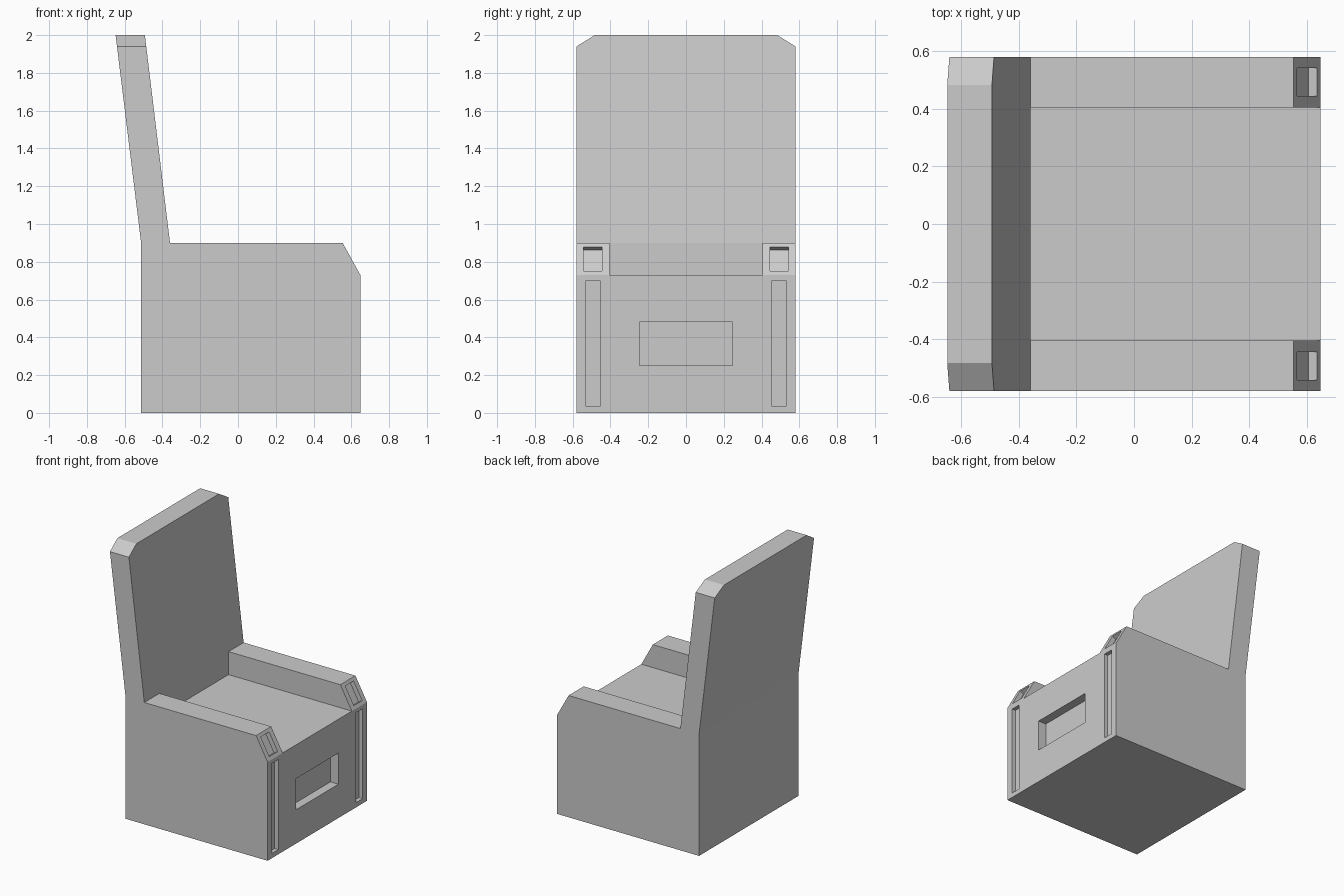
import bpy, bmesh
from mathutils import Vector

if "Cube" in bpy.data.objects:
    bpy.data.objects.remove(bpy.data.objects["Cube"])


def prism(bm, points, shift):
    """Extrude a flat polygon along a vector into a closed solid."""
    bottom = [bm.verts.new(p) for p in points]
    top = [bm.verts.new(Vector(p) + Vector(shift)) for p in points]
    bm.faces.new(bottom)
    bm.faces.new(top[::-1])
    n = len(points)
    for i in range(n):
        j = (i + 1) % n
        bm.faces.new((bottom[i], top[i], top[j], bottom[j]))


def box(bm, x, y, z):
    prism(bm, [(x[0], y[0], z[0]), (x[1], y[0], z[0]),
               (x[1], y[1], z[0]), (x[0], y[1], z[0])], (0, 0, z[1] - z[0]))


def finish(bm, name):
    bmesh.ops.recalc_face_normals(bm, faces=bm.faces)
    mesh = bpy.data.meshes.new(name)
    bm.to_mesh(mesh)
    bm.free()
    obj = bpy.data.objects.new(name, mesh)
    bpy.context.collection.objects.link(obj)
    return obj


W, FRONT, SEAT, ARM = 0.58, 0.648, 0.73, 0.90

# Chair body: side profile extruded across the full width
bm = bmesh.new()
profile = [(-0.513, 0), (FRONT, 0), (FRONT, SEAT), (0.554, ARM),
           (-0.36, ARM), (-0.493, 2), (-0.648, 2), (-0.513, ARM)]
prism(bm, [(x, -W, z) for x, z in profile], (0, 2 * W, 0))
chair = finish(bm, "armchair")

# Cutters
bm = bmesh.new()
# seat space between the arms
box(bm, (-0.36, 0.8), (-0.404, 0.404), (SEAT, 1.1))
# front panel recess
box(bm, (FRONT - 0.065, 0.75), (-0.247, 0.247), (0.25, 0.48))

normal = Vector((ARM - SEAT, 0, FRONT - 0.554)).normalized()
hi, lo = Vector((0.554, 0, ARM)), Vector((FRONT, 0, SEAT))
for s in (-1, 1):
    # tall slot below each arm
    box(bm, (FRONT - 0.03, 0.75), sorted((s * 0.455, s * 0.53)), (0.035, 0.70))
    # recess in the sloping arm front
    a, b = hi.lerp(lo, 0.125), hi.lerp(lo, 0.87)
    corners = []
    for p, y in ((a, 0.445), (b, 0.445), (b, 0.542), (a, 0.542)):
        q = p - normal * 0.034
        corners.append((q.x, s * y, q.z))
    prism(bm, corners, normal * 0.08)
    # clipped top corner of the backrest
    prism(bm, [(-0.9, s * y, z) for y, z in
               ((0.483, 2), (0.677, 1.88), (0.677, 2.1), (0.483, 2.1))],
          (0.7, 0, 0))
cutter = finish(bm, "recess_cutter")
cutter.hide_render = True

# Carve the body, then remove the helper
mod = chair.modifiers.new("carve", 'BOOLEAN')
mod.operation = 'DIFFERENCE'
mod.solver = 'EXACT'
mod.object = cutter
bpy.context.view_layer.objects.active = chair
chair.select_set(True)
bpy.ops.object.modifier_apply(modifier=mod.name)
bpy.data.objects.remove(cutter)
